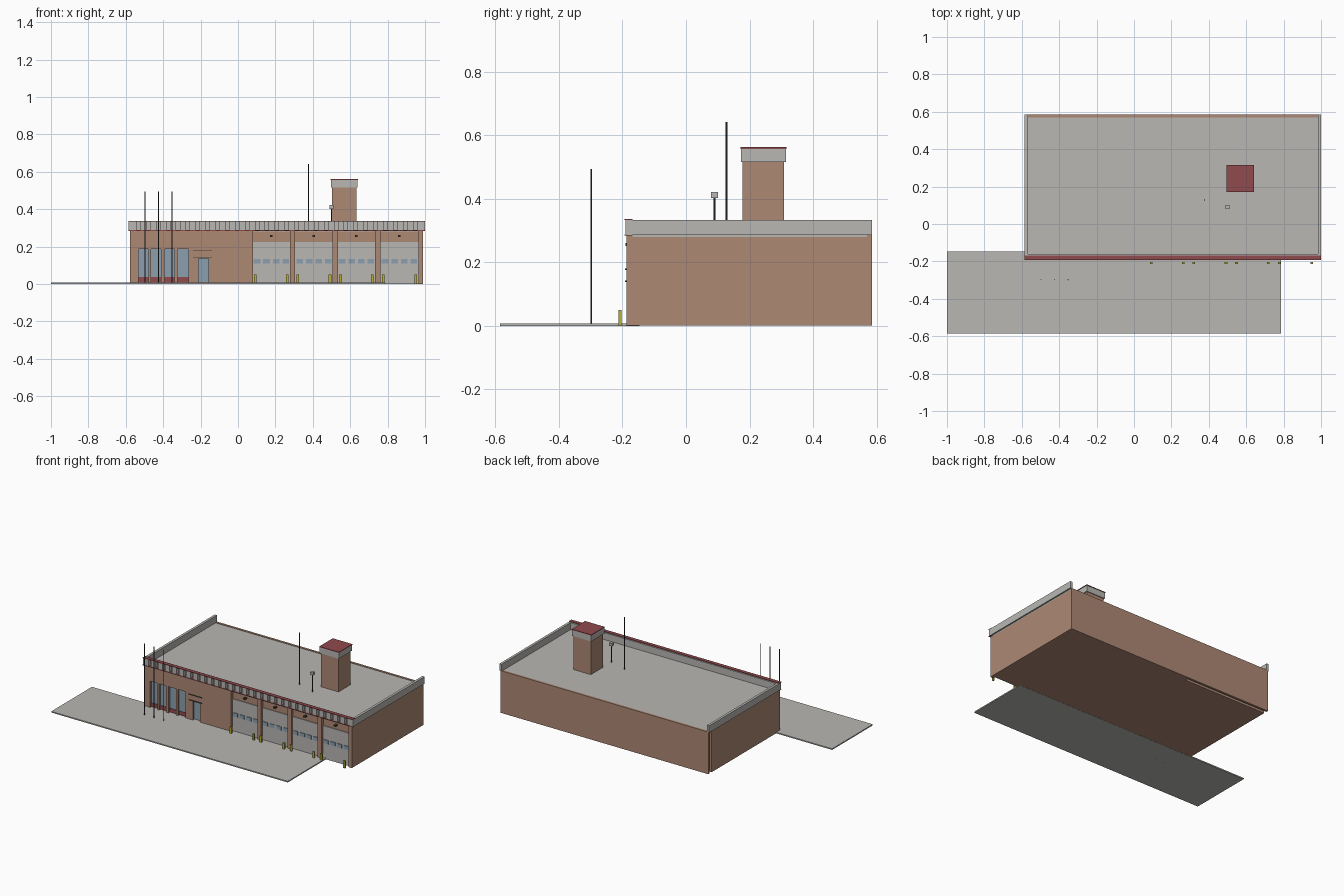
import bpy
import bmesh
from mathutils import Matrix, Vector

cube = bpy.data.objects.get("Cube")
if cube:
    bpy.data.objects.remove(cube, do_unlink=True)


def material(name, r, g, b):
    m = bpy.data.materials.new(name)
    m.use_nodes = True
    m.diffuse_color = (r, g, b, 1)
    m.node_tree.nodes["Principled BSDF"].inputs["Base Color"].default_value = (r, g, b, 1)
    return m


BRICK = material("brick", 0.42, 0.25, 0.175)
GREY = material("concrete grey", 0.48, 0.475, 0.45)
RED = material("dark red trim", 0.28, 0.07, 0.075)
GLASS = material("blue glass", 0.26, 0.35, 0.43)
YELLOW = material("bollard yellow", 0.48, 0.43, 0.03)
METAL = material("dark metal", 0.05, 0.05, 0.05)


def finish(name, bm, mat):
    mesh = bpy.data.meshes.new(name)
    bm.to_mesh(mesh)
    bm.free()
    mesh.materials.append(mat)
    obj = bpy.data.objects.new(name, mesh)
    bpy.context.collection.objects.link(obj)
    return obj


def boxes(name, mat, spans):
    """One object made of boxes, each given as (x range, y range, z range)."""
    bm = bmesh.new()
    for span in spans:
        centre = Vector([(lo + hi) / 2 for lo, hi in span])
        size = [hi - lo for lo, hi in span]
        bmesh.ops.create_cube(bm, size=1, matrix=Matrix.Translation(centre) @ Matrix.Diagonal((*size, 1)))
    return finish(name, bm, mat)


def pole(name, x, y, bottom, top, radius=0.003):
    bm = bmesh.new()
    bmesh.ops.create_cone(bm, cap_ends=True, segments=8, radius1=radius, radius2=radius, depth=top - bottom,
                          matrix=Matrix.Translation((x, y, (top + bottom) / 2)))
    return finish(name, bm, METAL)


def around(c, half):
    return (c - half, c + half)


LEFT, RIGHT, SPLIT = -0.578, 0.99, 0.052
FRONT, RECESS, BACK = -0.187, -0.168, 0.585
BASE, WALL_TOP, TOP = 0.001, 0.286, 0.333

# Ground slab
boxes("ground_slab", GREY, [((-1, 0.785), (-0.585, -0.147), (0, 0.008))])

# Building masses, with a narrow gap behind the office block
boxes("office_block", BRICK, [((LEFT, SPLIT), (RECESS, 0.55), (BASE, 0.28))])
boxes("garage_block", BRICK, [((SPLIT, RIGHT), (RECESS, 0.572), (BASE, 0.28))])
boxes("back_wall", BRICK, [((LEFT, RIGHT), (0.57, BACK), (BASE, 0.289))])
boxes("roof_deck", GREY, [((LEFT, RIGHT), (RECESS, 0.572), (0.28, WALL_TOP))])

# Office front: piers and wall pieces around the openings
windows = [(-0.532, -0.478), (-0.465, -0.412), (-0.393, -0.339), (-0.323, -0.265)]
door = (-0.21, -0.157)
HEAD, DOOR_HEAD, SILL = 0.187, 0.135, 0.01
edges = [LEFT] + [x for w in windows + [door] for x in w] + [SPLIT]
wall = [((edges[i], edges[i + 1]), (FRONT, RECESS), (BASE, HEAD)) for i in range(0, len(edges), 2)]
wall.append(((LEFT, SPLIT), (FRONT, RECESS), (HEAD, WALL_TOP)))
wall.append((door, (FRONT, RECESS), (DOOR_HEAD, HEAD)))
boxes("office_front_wall", BRICK, wall)
boxes("office_windows", GLASS, [(w, (RECESS - 0.005, RECESS), (0.036, HEAD)) for w in windows])
boxes("window_base_panels", RED, [(w, (RECESS - 0.008, RECESS), (SILL, 0.036)) for w in windows])
boxes("entrance_door", GLASS, [(door, (RECESS - 0.005, RECESS), (SILL, DOOR_HEAD))])
boxes("entrance_bars", METAL, [((-0.24, -0.14), (FRONT - 0.005, FRONT), around(z, 0.002))
                               for z in (0.14, 0.178)])

# Garage bays: piers, doors, panes, lamps and bollards
bays = [(0.079, 0.278), (0.306, 0.506), (0.534, 0.732), (0.762, 0.964)]
edges = [SPLIT] + [x for b in bays for x in b] + [RIGHT]
boxes("garage_piers", BRICK, [((edges[i], edges[i + 1]), (FRONT, RECESS), (BASE, WALL_TOP))
                              for i in range(0, len(edges), 2)])
boxes("garage_doors", GREY, [(b, (RECESS - 0.005, RECESS), (BASE, 0.225)) for b in bays])
panes, lamps, bollards = [], [], []
for lo, hi in bays:
    mid = (lo + hi) / 2
    for i in range(4):
        panes.append((around(mid + (i - 1.5) * 0.051, 0.018), (RECESS - 0.009, RECESS), (0.109, 0.134)))
    lamps.append((around(mid, 0.007), (FRONT - 0.004, RECESS), (0.252, 0.261)))
    for x in (lo + 0.014, hi - 0.014):
        bollards.append((around(x, 0.007), around(-0.208, 0.005), (0, 0.05)))
boxes("garage_door_panes", GLASS, panes)
boxes("bay_lamps", METAL, lamps)
boxes("bollards", YELLOW, bollards)

# Parapets on the sides and front, with a blocked fascia between red rails
boxes("side_parapets", GREY, [(x, (-0.19, BACK), (WALL_TOP, TOP)) for x in ((-0.585, -0.568), (0.983, 1.0))])
boxes("front_parapet", GREY, [((-0.568, 0.983), (-0.172, -0.16), (WALL_TOP, TOP))])
COUNT = 30
pitch = 1.585 / COUNT
boxes("fascia_blocks", GREY, [(around(-0.585 + (i + 0.5) * pitch, 0.017), (-0.19, -0.172), (WALL_TOP, TOP))
                              for i in range(COUNT)])
boxes("fascia_rails", RED, [((-0.585, 1.0), (-0.193, -0.168), (z, z + 0.004)) for z in (0.284, TOP)])

# Roof tower
boxes("tower_shaft", BRICK, [((0.502, 0.634), (0.178, 0.309), (0.28, 0.516))])
boxes("tower_band", GREY, [((0.496, 0.64), (0.173, 0.314), (0.516, 0.557))])
boxes("tower_cap", RED, [((0.494, 0.642), (0.171, 0.316), (0.557, 0.562))])

# Poles and roof siren
for i, x in enumerate((-0.497, -0.425, -0.352)):
    pole("flagpole_%d" % (i + 1), x, -0.298, 0, 0.494)
pole("roof_antenna", 0.376, 0.128, 0.28, 0.642)
pole("siren_post", 0.5, 0.09, 0.28, 0.405)
boxes("siren_box", GREY, [(around(0.5, 0.011), around(0.09, 0.011), (0.402, 0.421))])
